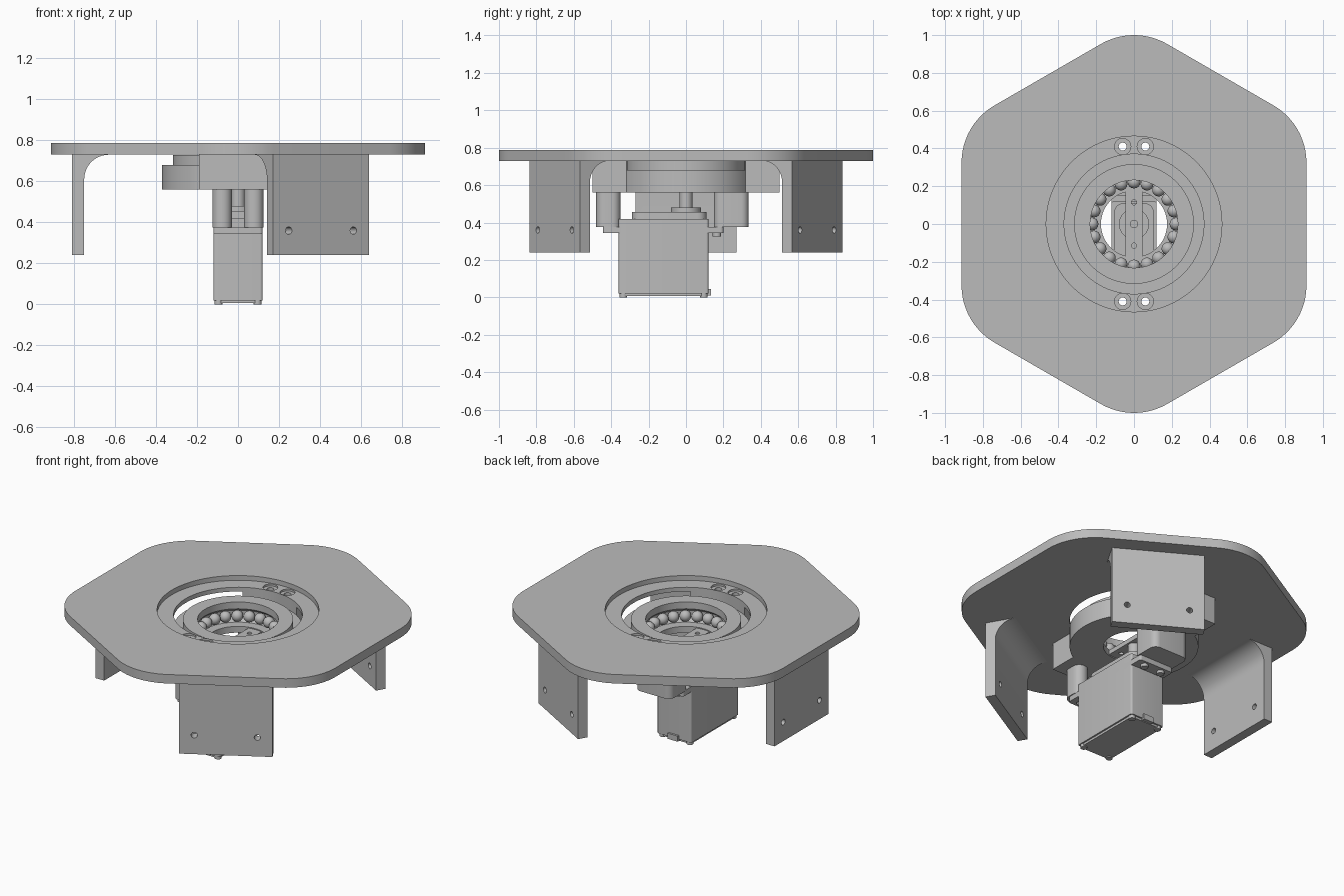
import bpy, bmesh, math
from mathutils import Matrix, Vector

old = bpy.data.objects.get("Cube")
if old:
    bpy.data.objects.remove(old, do_unlink=True)

grey = bpy.data.materials.new("plain_grey")
grey.use_nodes = True
COLOUR = (0.5, 0.5, 0.5, 1)
grey.diffuse_color = COLOUR
grey.node_tree.nodes["Principled BSDF"].inputs["Base Color"].default_value = COLOUR


def make(name, bm):
    bmesh.ops.recalc_face_normals(bm, faces=bm.faces)
    mesh = bpy.data.meshes.new(name)
    bm.to_mesh(mesh)
    bm.free()
    mesh.materials.append(grey)
    ob = bpy.data.objects.new(name, mesh)
    bpy.context.collection.objects.link(ob)
    return ob


def prism(name, outline, z0, z1):
    """Extrude a closed outline from z0 to z1."""
    bm = bmesh.new()
    face = bm.faces.new([bm.verts.new((x, y, z0)) for x, y in outline])
    ext = bmesh.ops.extrude_face_region(bm, geom=[face])
    verts = [g for g in ext["geom"] if isinstance(g, bmesh.types.BMVert)]
    bmesh.ops.translate(bm, verts=verts, vec=(0, 0, z1 - z0))
    return make(name, bm)


def cylinder(name, x, y, r, z0, z1, n=32):
    ring = [math.tau * i / n for i in range(n)]
    return prism(name, [(x + r * math.cos(a), y + r * math.sin(a)) for a in ring], z0, z1)


def box(name, x0, x1, y0, y1, z0, z1, bevel=0):
    ob = prism(name, [(x0, y0), (x1, y0), (x1, y1), (x0, y1)], z0, z1)
    if bevel:
        bm = bmesh.new()
        bm.from_mesh(ob.data)
        upright = [e for e in bm.edges if abs(e.verts[0].co.z - e.verts[1].co.z) > 0.01]
        bmesh.ops.bevel(bm, geom=upright, offset=bevel, segments=6, profile=0.5, affect="EDGES")
        bm.to_mesh(ob.data)
        bm.free()
    return ob


def cut(ob, cutters):
    """Subtract the cutters, bake the result and remove the cutters."""
    for c in cutters:
        c.hide_render = True
        mod = ob.modifiers.new("cut", "BOOLEAN")
        mod.operation, mod.solver, mod.object = "DIFFERENCE", "EXACT", c
    bpy.context.view_layer.update()
    deps = bpy.context.evaluated_depsgraph_get()
    mesh = bpy.data.meshes.new_from_object(ob.evaluated_get(deps))
    ob.modifiers.clear()
    ob.data = mesh
    for c in cutters:
        bpy.data.objects.remove(c, do_unlink=True)


def bolt_cutters(z0, z1, rows=(-1, 1)):
    return [cylinder("bolt_cutter", sx * 0.06, sy * 0.41, 0.021, z0, z1)
            for sx in (-1, 1) for sy in rows]


# Rounded hexagonal top plate with a stepped round opening
APOTHEM, ROUND = 0.913, 0.35
reach = (APOTHEM - ROUND) / math.cos(math.pi / 6)
outline = []
for k in range(6):
    mid = math.radians(30 + 60 * k)
    for j in range(13):
        a = mid + math.radians(-30 + 5 * j)
        outline.append((reach * math.cos(mid) + ROUND * math.cos(a),
                        reach * math.sin(mid) + ROUND * math.sin(a)))
plate = prism("top_plate", outline, 0.73, 0.787)
cut(plate, [cylinder("recess_cutter", 0, 0, 0.465, 0.757, 0.9, 96),
            cylinder("opening_cutter", 0, 0, 0.37, 0.6, 0.9, 96)]
    + bolt_cutters(0.6, 0.9)
    + [cylinder("counterbore_cutter", sx * 0.06, sy * 0.41, 0.043, 0.745, 0.9)
       for sx in (-1, 1) for sy in (-1, 1)])

# Three legs, each a filleted bracket with two screw holes
FILLET = 0.12
for name, angle in (("right_leg", 180), ("front_leg", -60), ("back_leg", 60)):
    profile = [(0.81, 0.735), (0.81, 0.24), (0.75, 0.24)]
    for i in range(13):
        a = math.radians(90 * i / 12)
        profile.append((0.75 - FILLET + FILLET * math.cos(a), 0.61 + FILLET * math.sin(a)))
    profile.append((0.75 - FILLET, 0.735))
    leg = prism(name, profile, -0.27, 0.27)
    cut(leg, [prism("screw_cutter", [(0.78 + dx, 0.36 + dz) for dx, dz in
                                     ((-0.1, -0.1), (0.1, -0.1), (0.1, 0.1), (-0.1, 0.1))],
                    9, 9.1)])
    upright = Matrix.Rotation(math.radians(90), 4, "X")
    leg.data.transform(upright)
    holes = []
    for side in (-1, 1):
        hole = cylinder("screw_cutter", 0, 0, 0.018, -0.1, 0.1, 20)
        hole.data.transform(Matrix.Translation((0.78, side * 0.182, 0.36))
                            @ Matrix.Rotation(math.radians(90), 4, "Y"))
        holes.append(hole)
    cut(leg, holes)
    leg.data.transform(Matrix.Rotation(math.radians(angle), 4, "Z"))

# Bearing housing turned around the vertical axis
section = [(0.175, 0.56), (0.37, 0.56), (0.37, 0.68), (0.317, 0.68), (0.317, 0.728),
           (0.232, 0.728), (0.232, 0.685), (0.255, 0.665), (0.255, 0.625),
           (0.232, 0.6), (0.175, 0.6)]
bm = bmesh.new()
pts = [bm.verts.new((r, 0, z)) for r, z in section]
edges = [bm.edges.new((pts[i], pts[(i + 1) % len(pts)])) for i in range(len(pts))]
bmesh.ops.spin(bm, geom=pts + edges, cent=(0, 0, 0), axis=(0, 0, 1),
               angle=math.tau, steps=96, use_duplicate=False)
bmesh.ops.remove_doubles(bm, verts=bm.verts, dist=0.0001)
make("bearing_housing", bm)

# Bearing balls
bm = bmesh.new()
for i in range(20):
    spot = Matrix.Rotation(math.tau * i / 20, 4, "Z") @ Vector((0.222, 0, 0.645))
    bmesh.ops.create_uvsphere(bm, u_segments=16, v_segments=10, radius=0.034,
                              matrix=Matrix.Translation(spot))
make("bearing_balls", bm)

# Front and back mounting blocks
for name, side in (("front_block", -1), ("back_block", 1)):
    y0, y1 = sorted((side * 0.25, side * 0.5))
    block = box(name, -0.19, 0.19, y0, y1, 0.56, 0.731)
    cut(block, [cylinder("upper_cutter", 0, 0, 0.37, 0.68, 0.9, 96),
                cylinder("lower_cutter", 0, 0, 0.35, 0.4, 0.7, 96)]
        + bolt_cutters(0.4, 0.9, (side,)))

# Posts that hold the motor
for name, side in (("right_post", -1), ("left_post", 1)):
    x0, x1 = sorted((side * 0.03, side * 0.125))
    post = box(name, x0, x1, -0.48, -0.35, 0.375, 0.565, 0.045)
    cut(post, bolt_cutters(0.2, 0.7, (-1,)))
box("back_post", -0.125, 0.125, 0.15, 0.335, 0.375, 0.565, 0.04)

# Motor
box("motor_body", -0.12, 0.12, -0.36, 0.12, 0.02, 0.42, 0.012)
box("motor_bottom_cap", -0.11, 0.11, -0.35, 0.11, 0.006, 0.021, 0.012)
box("motor_gear_case", -0.105, 0.105, -0.29, 0.11, 0.42, 0.455, 0.05)
box("cable_exit", -0.035, 0.035, 0.11, 0.133, 0.01, 0.045)
flange = box("motor_flange", -0.12, 0.12, -0.445, 0.2, 0.343, 0.376, 0.015)
cut(flange, bolt_cutters(0.2, 0.5, (-1,)))
for x in (-0.095, 0.095):
    for y in (-0.335, 0.095):
        cylinder("cap_screw", x, y, 0.02, 0, 0.02, 16)
for x in (-0.06, 0.06):
    cylinder("flange_screw", x, 0.165, 0.022, 0.325, 0.345, 16)

# Output shaft and drive arm
cylinder("shaft_collar", 0, 0, 0.08, 0.455, 0.48, 48)
cylinder("output_shaft", 0, 0, 0.035, 0.48, 0.568)
arm = box("drive_arm", -0.045, 0.045, -0.19, 0.19, 0.566, 0.594)
cut(arm, [cylinder("arm_cutter", 0, y, 0.014, 0.5, 0.7, 20) for y in (-0.115, 0.115)])
cylinder("shaft_screw", 0, 0, 0.022, 0.56, 0.602, 24)

# Smooth round surfaces while keeping hard edges sharp
bpy.ops.object.select_all(action="DESELECT")
for ob in bpy.context.scene.objects:
    if ob.type == "MESH" and ob.data.materials and ob.data.materials[0] == grey:
        ob.select_set(True)
        bpy.context.view_layer.objects.active = ob
bpy.ops.object.shade_smooth_by_angle(angle=math.radians(30))
